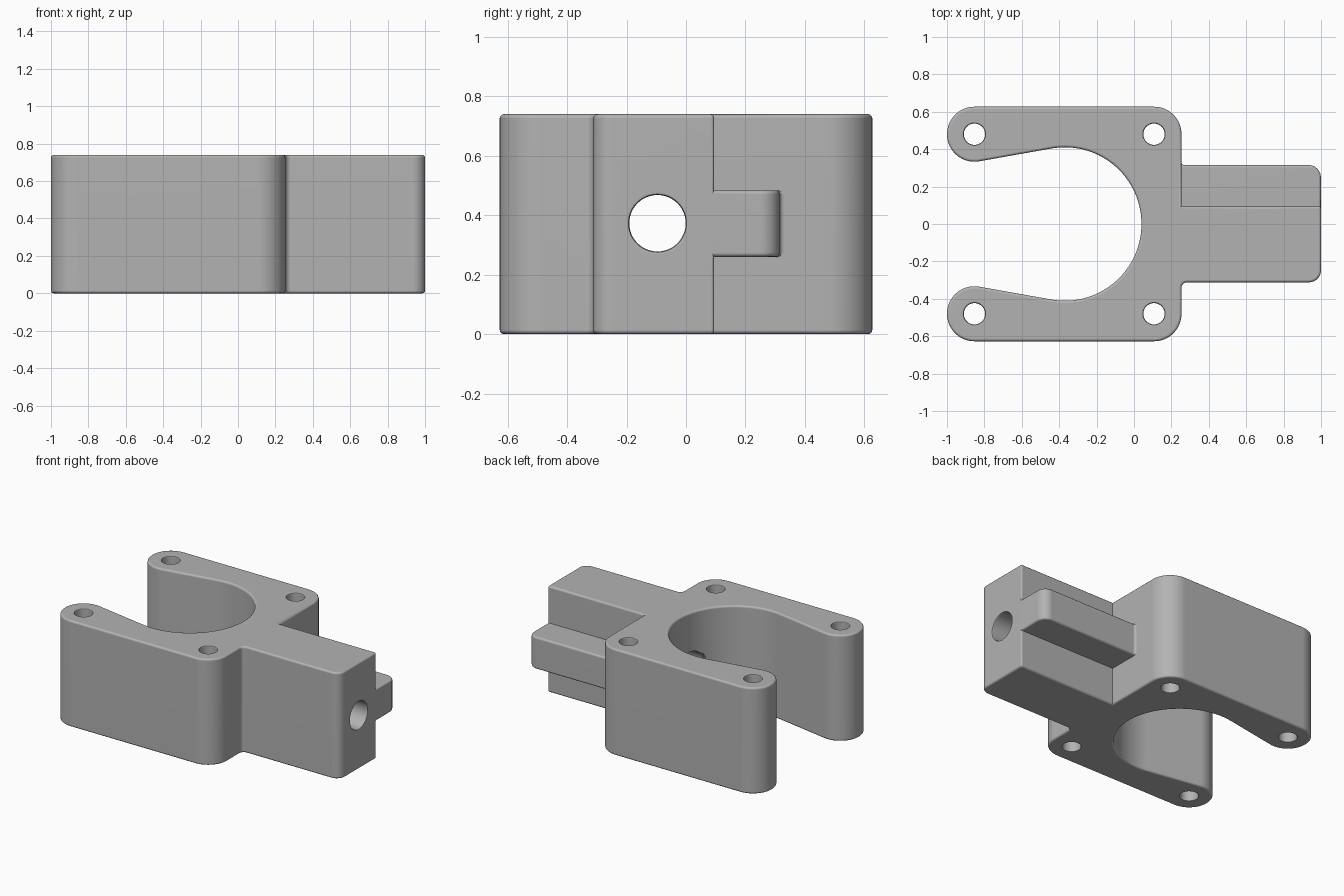
import bpy, bmesh
from math import sin, cos, pi, radians
from mathutils import Matrix, Vector

cube = bpy.data.objects.get("Cube")
if cube:
    bpy.data.objects.remove(cube, do_unlink=True)

HEIGHT = 0.74
BOLT_Y = 0.48
TIP_X, SHOULDER_X = -0.853, 0.107
ROUND = 0.147          # outer corner radius
BORE_X, BORE_R = -0.37, 0.41
NECK_FRONT, NECK_BACK = -0.312, 0.095

grey = bpy.data.materials.new("plain grey")
grey.use_nodes = True
grey.diffuse_color = (0.45, 0.45, 0.45, 1)
grey.node_tree.nodes["Principled BSDF"].inputs["Base Color"].default_value = grey.diffuse_color


def arc(cx, cy, r, start, end, steps):
    """Points along an arc, angles in degrees."""
    angles = [radians(start + (end - start) * i / steps) for i in range(steps + 1)]
    return [(cx + r * cos(a), cy + r * sin(a)) for a in angles]


def finish(name, bm):
    bmesh.ops.recalc_face_normals(bm, faces=bm.faces)
    mesh = bpy.data.meshes.new(name)
    bm.to_mesh(mesh)
    bm.free()
    mesh.materials.append(grey)
    obj = bpy.data.objects.new(name, mesh)
    bpy.context.collection.objects.link(obj)
    return obj


def prism(name, outline, z0, z1, edge):
    """Extrude an outline upward and round its top and bottom rims."""
    bm = bmesh.new()
    base = bm.faces.new([bm.verts.new((x, y, z0)) for x, y in outline])
    top = bmesh.ops.extrude_face_region(bm, geom=[base], use_keep_orig=True)
    bmesh.ops.translate(bm, vec=(0, 0, z1 - z0),
                        verts=[g for g in top["geom"] if isinstance(g, bmesh.types.BMVert)])
    bmesh.ops.recalc_face_normals(bm, faces=bm.faces)
    rims = [e for e in bm.edges if abs(e.verts[0].co.z - e.verts[1].co.z) < 1e-4]
    bmesh.ops.bevel(bm, geom=rims, offset=edge, segments=3, profile=0.5, affect='EDGES')
    return finish(name, bm)


def hole_cutter(name, r, length, flare, matrix, sides=48):
    """Round cutter along z whose ends flare out to break the hole edges."""
    bm = bmesh.new()
    stations = [(-0.1, r + flare), (0, r + flare), (flare * 0.3, r + flare * 0.3), (flare, r),
                (length - flare, r), (length - flare * 0.3, r + flare * 0.3),
                (length, r + flare), (length + 0.1, r + flare)]
    rings = [[bm.verts.new((x, y, z)) for x, y in arc(0, 0, rad, 0, 360, sides)[:-1]]
             for z, rad in stations]
    for a, b in zip(rings, rings[1:]):
        for i in range(sides):
            j = (i + 1) % sides
            bm.faces.new((a[i], a[j], b[j], b[i]))
    bm.faces.new(rings[0])
    bm.faces.new(rings[-1])
    bm.transform(matrix)
    obj = finish(name, bm)
    obj.hide_render = True
    return obj


# Clamp outline: front arm, neck, back arm, then around the open bore
outline = arc(SHOULDER_X, -BOLT_Y, ROUND, -90, 0, 16)
outline += arc(0.282, NECK_FRONT - 0.028, 0.028, 180, 90, 6)
outline += arc(0.935, NECK_FRONT + 0.065, 0.065, -90, 0, 10)
outline += arc(0.988, NECK_BACK - 0.012, 0.012, 0, 90, 3)
outline += [(0.254, NECK_BACK)]
outline += arc(SHOULDER_X, BOLT_Y, ROUND, 0, 90, 16)
outline += arc(TIP_X, BOLT_Y, ROUND, 90, 280, 36)
outline += arc(BORE_X, 0, BORE_R, 100, -100, 72)
outline += arc(TIP_X, -BOLT_Y, ROUND, 80, 270, 36)
clamp = prism("clamp_body", outline, 0, HEIGHT, 0.014)

# Guide tongue on the back of the neck
tongue_outline = [(0.2, 0.0), (0.97, 0.0), (0.999, 0.03)]
tongue_outline += arc(0.934, 0.25, 0.065, 0, 90, 10)
tongue_outline += arc(0.27, 0.331, 0.016, 270, 180, 4) + [(0.2, 0.347)]
tongue = prism("guide_tongue", tongue_outline, 0.26, 0.484, 0.014)
tongue.hide_render = True

# Bolt holes and the cross bore through the neck
cutters = [hole_cutter("bolt_hole_cutter", 0.057, HEIGHT, 0.01,
                       Matrix.Translation(Vector((x, y, 0))))
           for x in (TIP_X, SHOULDER_X) for y in (-BOLT_Y, BOLT_Y)]
cutters.append(hole_cutter("cross_bore_cutter", 0.095, 1.0, 0.01,
                           Matrix.Translation(Vector((0, -0.096, 0.373)))
                           @ Matrix.Rotation(pi / 2, 4, 'Y')))

bpy.context.view_layer.objects.active = clamp
for tool, operation in [(tongue, 'UNION')] + [(c, 'DIFFERENCE') for c in cutters]:
    mod = clamp.modifiers.new(tool.name, 'BOOLEAN')
    mod.object = tool
    mod.operation = operation
    mod.solver = 'EXACT'
    bpy.ops.object.modifier_apply(modifier=mod.name)
for tool in [tongue] + cutters:
    bpy.data.objects.remove(tool, do_unlink=True)

# Smooth shading with crisp flat faces
bpy.ops.object.select_all(action='DESELECT')
clamp.select_set(True)
bpy.ops.object.shade_smooth_by_angle(angle=radians(40))
weighted = clamp.modifiers.new("even_shading", 'WEIGHTED_NORMAL')
weighted.keep_sharp = True
